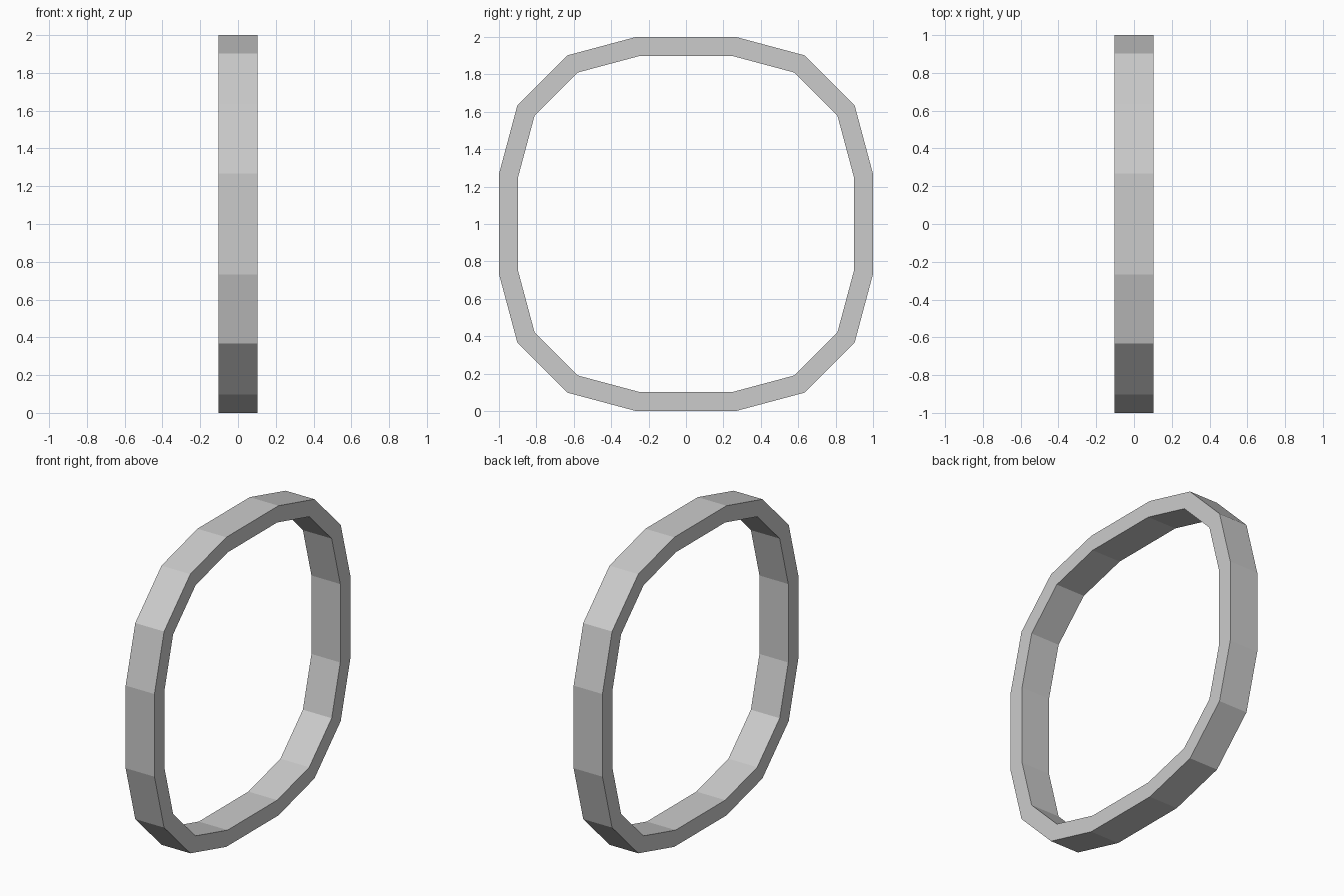
import bpy, bmesh
from math import sin, cos, pi, radians
from mathutils import Vector

if "Cube" in bpy.data.objects:
    bpy.data.objects.remove(bpy.data.objects["Cube"])

FLAT = 0.267        # half length of each straight side
RADIUS = 1 - FLAT   # corner radius
WALL = 0.103        # wall thickness
HALF_WIDTH = 0.103  # half depth along x

# Outer outline: square with corners rounded in three segments
outer = []
for q in range(4):
    a0 = q * pi / 2
    for i in range(4):
        a = radians(30 * i)
        y, z = FLAT + RADIUS * cos(a), FLAT + RADIUS * sin(a)
        outer.append(Vector((y * cos(a0) - z * sin(a0), y * sin(a0) + z * cos(a0))))


def inset(points, d):
    """Mitred inward offset of a counter-clockwise outline."""
    result = []
    for i, p in enumerate(points):
        e1 = (p - points[i - 1]).normalized()
        e2 = (points[(i + 1) % len(points)] - p).normalized()
        n1, n2 = Vector((-e1.y, e1.x)), Vector((-e2.y, e2.x))
        result.append(p + (n1 + n2) * d / (1 + n1.dot(n2)))
    return result


inner = inset(outer, WALL)

# Ring: four loops joined round the rectangular wall section
bm = bmesh.new()
loops = [[bm.verts.new((x, p.x, p.y + 1)) for p in pts]
         for pts, x in ((outer, -HALF_WIDTH), (outer, HALF_WIDTH),
                        (inner, HALF_WIDTH), (inner, -HALF_WIDTH))]
n = len(outer)
for k in range(4):
    a, b = loops[k], loops[(k + 1) % 4]
    for i in range(n):
        j = (i + 1) % n
        bm.faces.new((a[i], a[j], b[j], b[i]))
bmesh.ops.recalc_face_normals(bm, faces=bm.faces)

mesh = bpy.data.meshes.new("rounded_square_ring")
bm.to_mesh(mesh)
bm.free()
ring = bpy.data.objects.new("rounded_square_ring", mesh)
bpy.context.collection.objects.link(ring)
